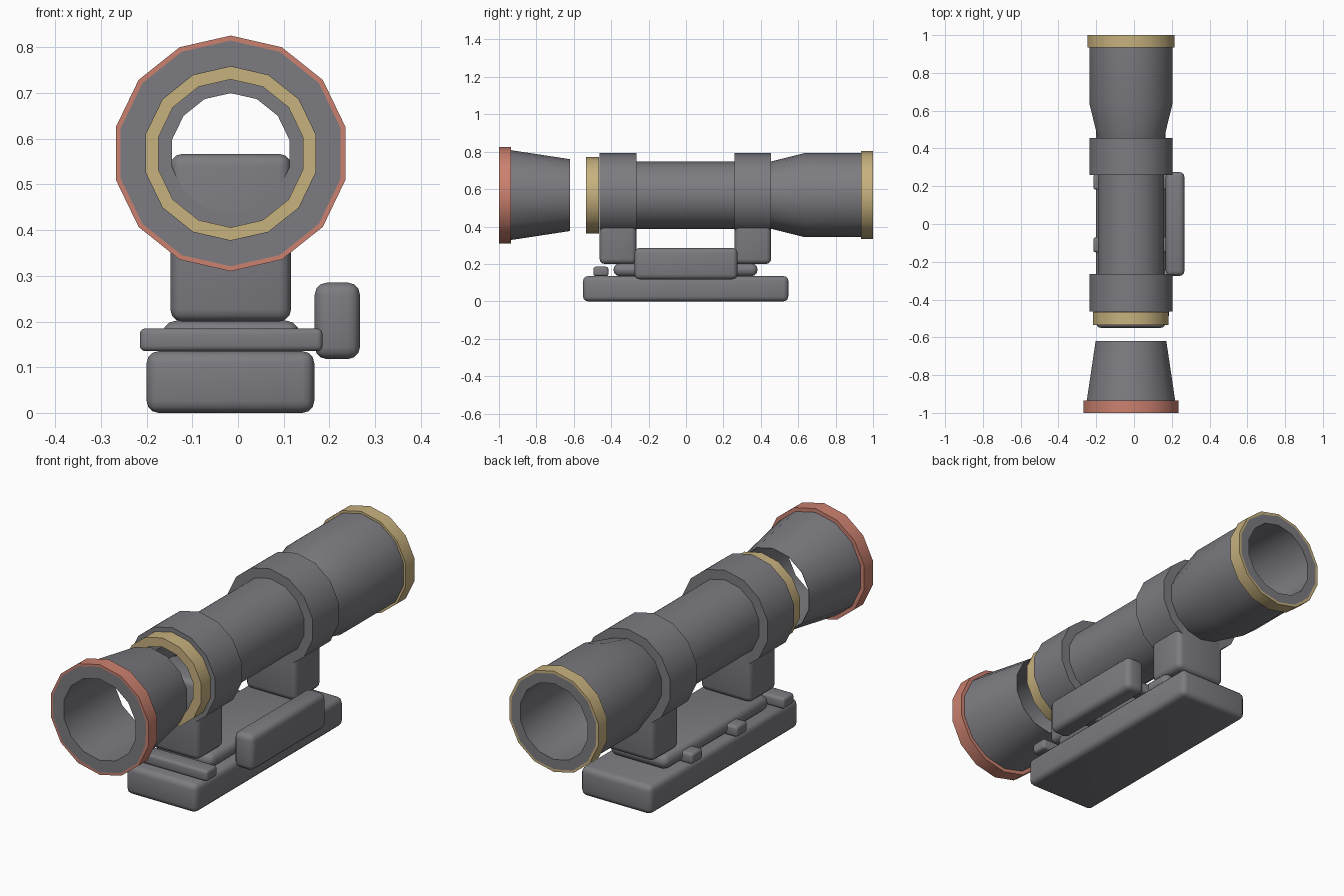
import bpy, bmesh, math
from mathutils import Vector

cube = bpy.data.objects.get("Cube")
if cube:
    bpy.data.objects.remove(cube, do_unlink=True)

AXIS_X, AXIS_Z, SIDES = -0.016, 0.568, 14


def material(name, rgb):
    m = bpy.data.materials.new(name)
    m.use_nodes = True
    m.diffuse_color = (*rgb, 1)
    m.node_tree.nodes["Principled BSDF"].inputs["Base Color"].default_value = (*rgb, 1)
    return m


GREY = material("gunmetal grey", (0.2, 0.2, 0.22))
GOLD = material("pale gold", (0.57, 0.44, 0.21))
RED = material("coral red", (0.6, 0.22, 0.16))


def finish(name, bm, mat):
    bmesh.ops.recalc_face_normals(bm, faces=bm.faces[:])
    mesh = bpy.data.meshes.new(name)
    bm.to_mesh(mesh)
    bm.free()
    mesh.materials.append(mat)
    obj = bpy.data.objects.new(name, mesh)
    bpy.context.collection.objects.link(obj)
    bpy.ops.object.select_all(action='DESELECT')
    obj.select_set(True)
    bpy.context.view_layer.objects.active = obj
    bpy.ops.object.shade_smooth_by_angle(angle=math.radians(30))
    return obj


def lathe(name, profile, mat):
    """Turn a closed (y, radius) profile around the optical axis."""
    bm = bmesh.new()
    rings = []
    for i in range(SIDES):
        a = 2 * math.pi * i / SIDES
        rings.append([bm.verts.new((AXIS_X + r * math.sin(a), y, AXIS_Z + r * math.cos(a)))
                      for y, r in profile])
    n = len(profile)
    for i in range(SIDES):
        a, b = rings[i], rings[(i + 1) % SIDES]
        for j in range(n):
            k = (j + 1) % n
            bm.faces.new((a[j], a[k], b[k], b[j]))
    return finish(name, bm, mat)


def ring(name, y0, y1, inner, outer, mat):
    return lathe(name, [(y0, inner), (y0, outer), (y1, outer), (y1, inner)], mat)


def box(name, x, y, z, bevel):
    """Rounded box given as low and high limits on each axis."""
    bm = bmesh.new()
    bmesh.ops.create_cube(bm, size=1)
    lo, hi = Vector((x[0], y[0], z[0])), Vector((x[1], y[1], z[1]))
    for v in bm.verts:
        v.co = (lo + hi) / 2 + v.co * (hi - lo)
    bmesh.ops.bevel(bm, geom=bm.edges[:], offset=bevel, segments=3, profile=0.5,
                    affect='EDGES', clamp_overlap=True)
    return finish(name, bm, GREY)


# Optical tube, front to back
lathe("eyepiece", [(-1, 0.19), (-1, 0.247), (-0.935, 0.24), (-0.62, 0.192), (-0.62, 0.19)], GREY)
ring("eyepiece_rim", -1, -0.935, 0.24, 0.258, RED)
ring("eyepiece_collar", -0.535, -0.465, 0.162, 0.205, GOLD)
ring("main_tube", -0.455, 0.455, 0.132, 0.18, GREY)
lathe("objective_bell", [(0.455, 0.132), (0.455, 0.18), (0.635, 0.225), (1, 0.225),
                         (1, 0.178), (0.635, 0.178)], GREY)
ring("objective_rim", 0.935, 1, 0.222, 0.236, GOLD)

# Clamp rings and the blocks that carry them
for label, y0, y1 in (("front", -0.462, -0.265), ("rear", 0.26, 0.455)):
    ring(label + "_clamp_ring", y0, y1, 0.132, 0.225, GREY)
    box(label + "_mount_block", (-0.148, 0.116), (y0, y1), (0.2, 0.567), 0.026)

# Mounting base
box("base", (-0.2, 0.167), (-0.55, 0.547), (0, 0.135), 0.026)
box("rail_plate", (-0.165, 0.135), (-0.387, 0.382), (0.135, 0.202), 0.03)
for i, y in enumerate((-0.455, -0.11, 0.222)):
    box("cross_bar_%d" % (i + 1), (-0.215, 0.185), (y - 0.04, y + 0.04), (0.135, 0.185), 0.012)
box("side_housing", (0.168, 0.267), (-0.275, 0.275), (0.118, 0.285), 0.026)
